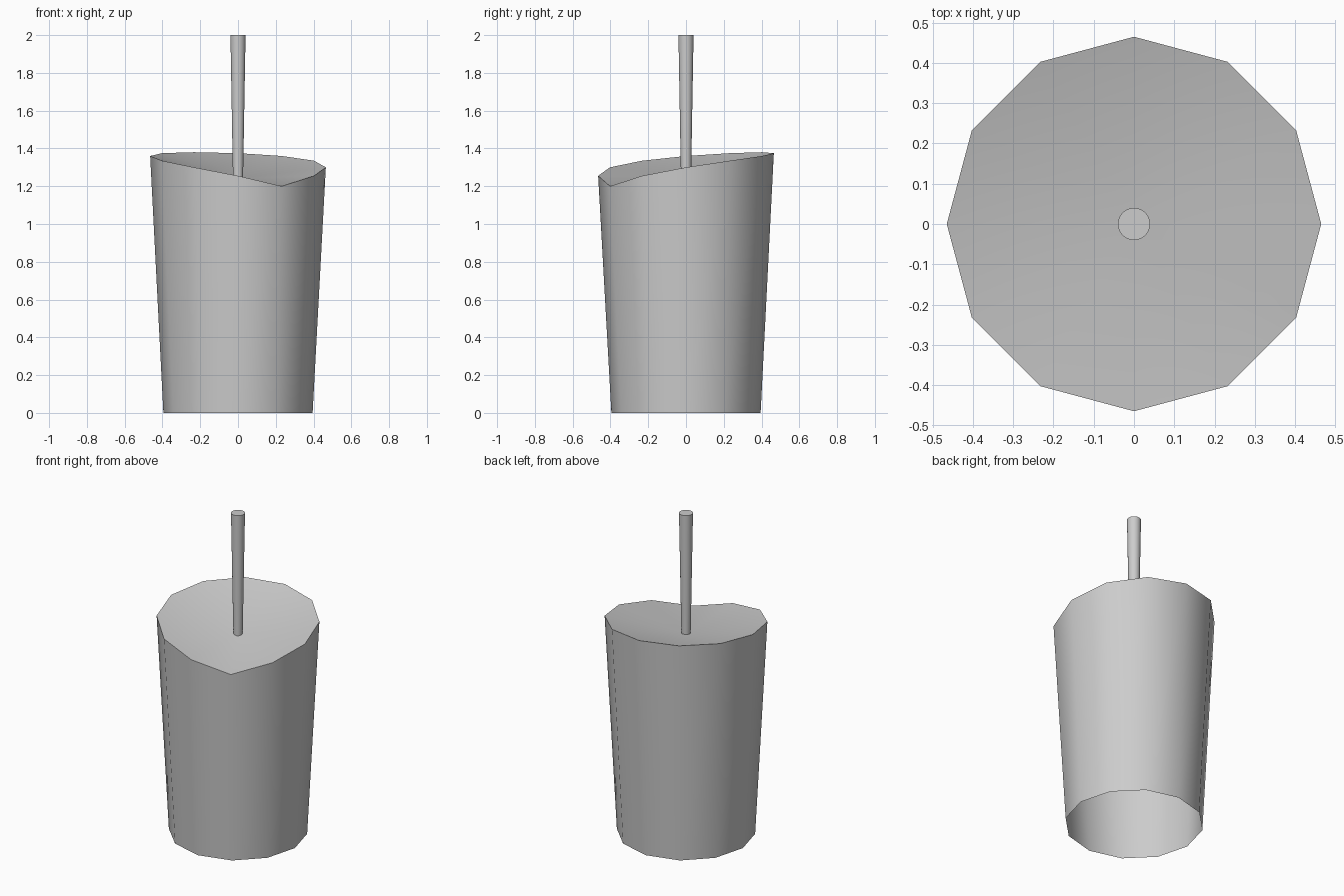
import bpy, bmesh
from math import cos, sin, radians, tau

cube = bpy.data.objects.get("Cube")
if cube:
    bpy.data.objects.remove(cube)

grey = bpy.data.materials.new("plain_grey")
grey.use_nodes = True
colour = (0.604, 0.604, 0.604, 1)
grey.diffuse_color = colour
grey.node_tree.nodes["Principled BSDF"].inputs["Base Color"].default_value = colour


def ring(bm, sides, radius, height):
    """Circle of vertices; height is a function of the angle in degrees."""
    return [bm.verts.new((radius * cos(i * tau / sides), radius * sin(i * tau / sides),
                          height(i * 360 / sides))) for i in range(sides)]


def finish(name, bm):
    mesh = bpy.data.meshes.new(name)
    bm.to_mesh(mesh)
    bm.free()
    mesh.materials.append(grey)
    obj = bpy.data.objects.new(name, mesh)
    bpy.context.collection.objects.link(obj)
    bpy.ops.object.select_all(action='DESELECT')
    obj.select_set(True)
    bpy.context.view_layer.objects.active = obj
    bpy.ops.object.shade_smooth_by_angle(angle=radians(40))


def wall(bm, low, high):
    for i in range(len(low)):
        j = (i + 1) % len(low)
        bm.faces.new((low[i], low[j], high[j], high[i]))


def rim_height(angle):
    """Lowest at the front left, rising evenly round both sides to the back."""
    away = abs((angle + 60 + 180) % 360 - 180)
    return 1.38 - 0.18 * (1 - away / 180) ** 2


# Tapered cup, open underneath, with a sunken sloping surface on top
bm = bmesh.new()
foot = ring(bm, 12, 0.395, lambda a: 0)
rim = ring(bm, 12, 0.465, rim_height)
wall(bm, foot, rim)
centre = bm.verts.new((0, 0, 1.24))
for i in range(12):
    bm.faces.new((rim[i], rim[(i + 1) % 12], centre))
finish("cup", bm)

# Straw, slightly wider at its capped top
bm = bmesh.new()
base = ring(bm, 24, 0.026, lambda a: 1.2)
tip = ring(bm, 24, 0.04, lambda a: 2)
wall(bm, base, tip)
bm.faces.new(tip)
bm.faces.new(base[::-1])
finish("straw", bm)
